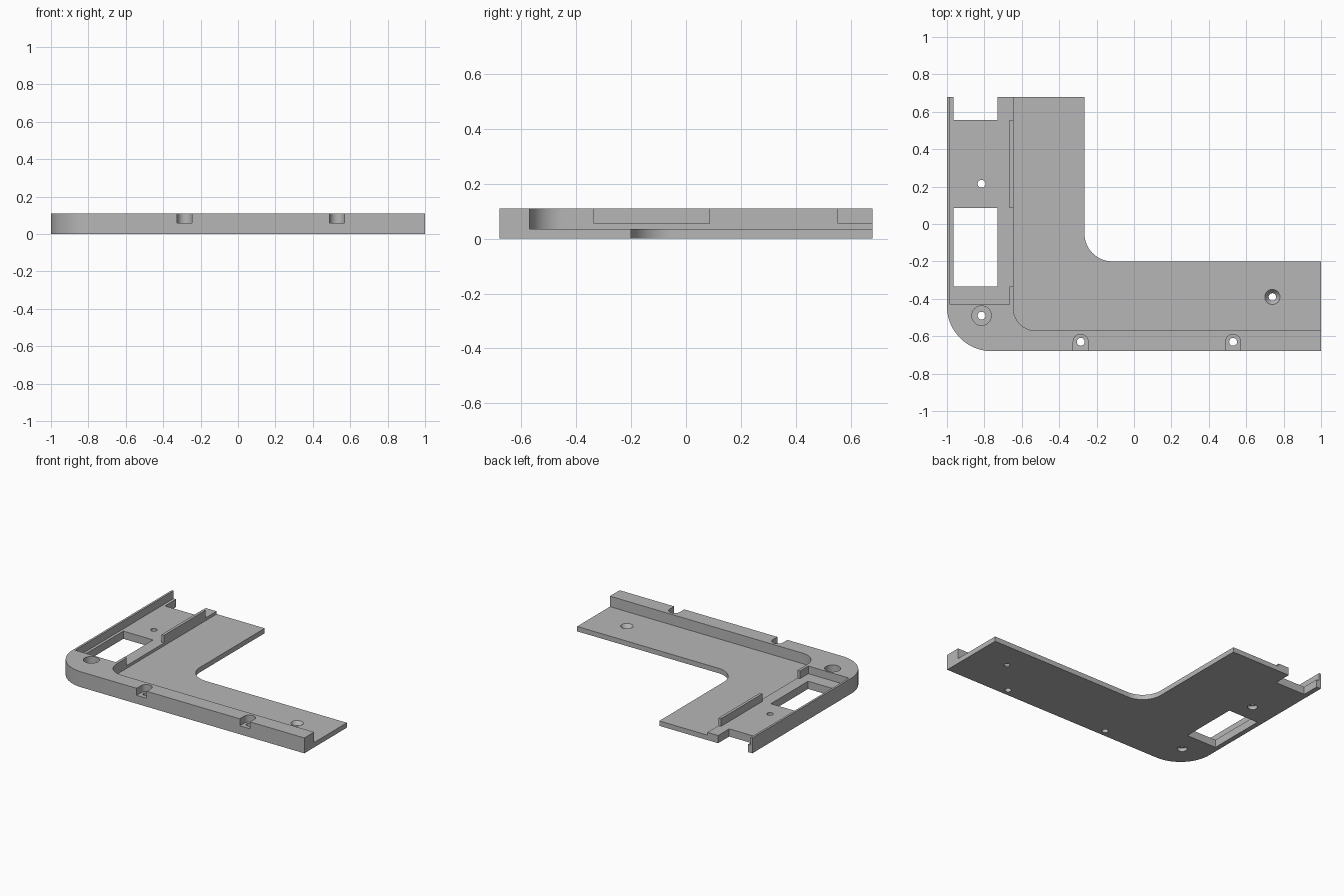
import bpy
import bmesh
from math import radians, cos, sin

cube = bpy.data.objects.get("Cube")
if cube:
    bpy.data.objects.remove(cube, do_unlink=True)

TOP, FLOOR, PLATE = 0.11, 0.055, 0.035   # rim, compartment and plate heights
OVER = 0.2                               # cutters end above the part

grey = bpy.data.materials.new("light grey")
grey.use_nodes = True
grey.diffuse_color = (0.47, 0.47, 0.47, 1)
grey.node_tree.nodes["Principled BSDF"].inputs["Base Color"].default_value = grey.diffuse_color


def make_object(name, bm):
    bmesh.ops.recalc_face_normals(bm, faces=bm.faces)
    mesh = bpy.data.meshes.new(name)
    bm.to_mesh(mesh)
    bm.free()
    mesh.materials.append(grey)
    obj = bpy.data.objects.new(name, mesh)
    bpy.context.collection.objects.link(obj)
    return obj


def arc(cx, cy, r, start, end, steps=24):
    angles = [radians(start + (end - start) * i / steps) for i in range(steps + 1)]
    return [(cx + r * cos(a), cy + r * sin(a)) for a in angles]


def prism(name, outline, z0, z1):
    bm = bmesh.new()
    face = bm.faces.new([bm.verts.new((x, y, z0)) for x, y in outline])
    made = bmesh.ops.extrude_face_region(bm, geom=[face])["geom"]
    top = [v for v in made if isinstance(v, bmesh.types.BMVert)]
    bmesh.ops.translate(bm, verts=top, vec=(0, 0, z1 - z0))
    return make_object(name, bm)


def cut(cutter):
    cutter.hide_render = True
    mod = body.modifiers.new(cutter.name, "BOOLEAN")
    mod.operation, mod.solver, mod.object = "DIFFERENCE", "EXACT", cutter
    bpy.context.view_layer.objects.active = body
    bpy.ops.object.modifier_apply(modifier=mod.name)
    bpy.data.objects.remove(cutter, do_unlink=True)


def cut_box(name, x0, x1, y0, y1, z0):
    cut(prism(name, [(x0, y0), (x1, y0), (x1, y1), (x0, y1)], z0, OVER))


def drill(name, x, y, r_low, r_high, z0, z1):
    bm = bmesh.new()
    bmesh.ops.create_cone(bm, cap_ends=True, segments=32, radius1=r_low,
                          radius2=r_high, depth=z1 - z0)
    bmesh.ops.translate(bm, verts=bm.verts, vec=(x, y, (z0 + z1) / 2))
    cut(make_object(name, bm))


# L-shaped body with a rounded outer corner and an inner fillet
body = prism("corner_bracket",
             arc(-0.76, -0.44, 0.24, 180, 270)
             + [(1, -0.68), (1, -0.2)]
             + arc(-0.115, -0.05, 0.15, 270, 180)
             + [(-0.265, 0.68), (-1, 0.68)], 0, TOP)

# Thin plate area inside the rim
cut(prism("plate_pocket",
          arc(-0.525, -0.45, 0.12, 180, 270)
          + [(1.2, -0.57), (1.2, 0.9), (-0.645, 0.9)], PLATE, OVER))

# Side compartment and the openings in its inner wall
cut_box("compartment", -0.985, -0.665, -0.43, 0.9, FLOOR)
cut_box("wall_gap", -0.7, -0.62, -0.335, 0.085, FLOOR)
cut_box("wall_end_gap", -0.7, -0.62, 0.555, 0.9, FLOOR)

# Window and open end slot through the compartment floor
cut_box("window", -0.965, -0.73, -0.335, 0.085, -0.1)
cut_box("end_slot", -0.965, -0.73, 0.555, 0.9, -0.1)

# Front screw notches
for x in (-0.285, 0.53):
    cut(prism("notch", arc(x, -0.63, 0.04, 0, 180)
              + [(x - 0.04, -0.8), (x + 0.04, -0.8)], 0.06, OVER))
    drill("notch_hole", x, -0.63, 0.021, 0.021, -0.1, OVER)

# Left holes, wider from below
for y in (-0.49, 0.215):
    drill("left_hole", -0.815, y, 0.021, 0.021, -0.1, OVER)
    drill("left_recess", -0.815, y, 0.032, 0.032, -0.1, 0.025)
drill("corner_counterbore", -0.815, -0.49, 0.052, 0.052, 0.06, OVER)

# Countersunk hole in the plate
drill("plate_hole", 0.74, -0.39, 0.02, 0.02, -0.1, OVER)
drill("plate_countersink", 0.74, -0.39, 0.02, 0.042, 0.008, 0.037)

bpy.ops.object.select_all(action="DESELECT")
body.select_set(True)
bpy.context.view_layer.objects.active = body
bpy.ops.object.shade_smooth_by_angle(angle=radians(30))
